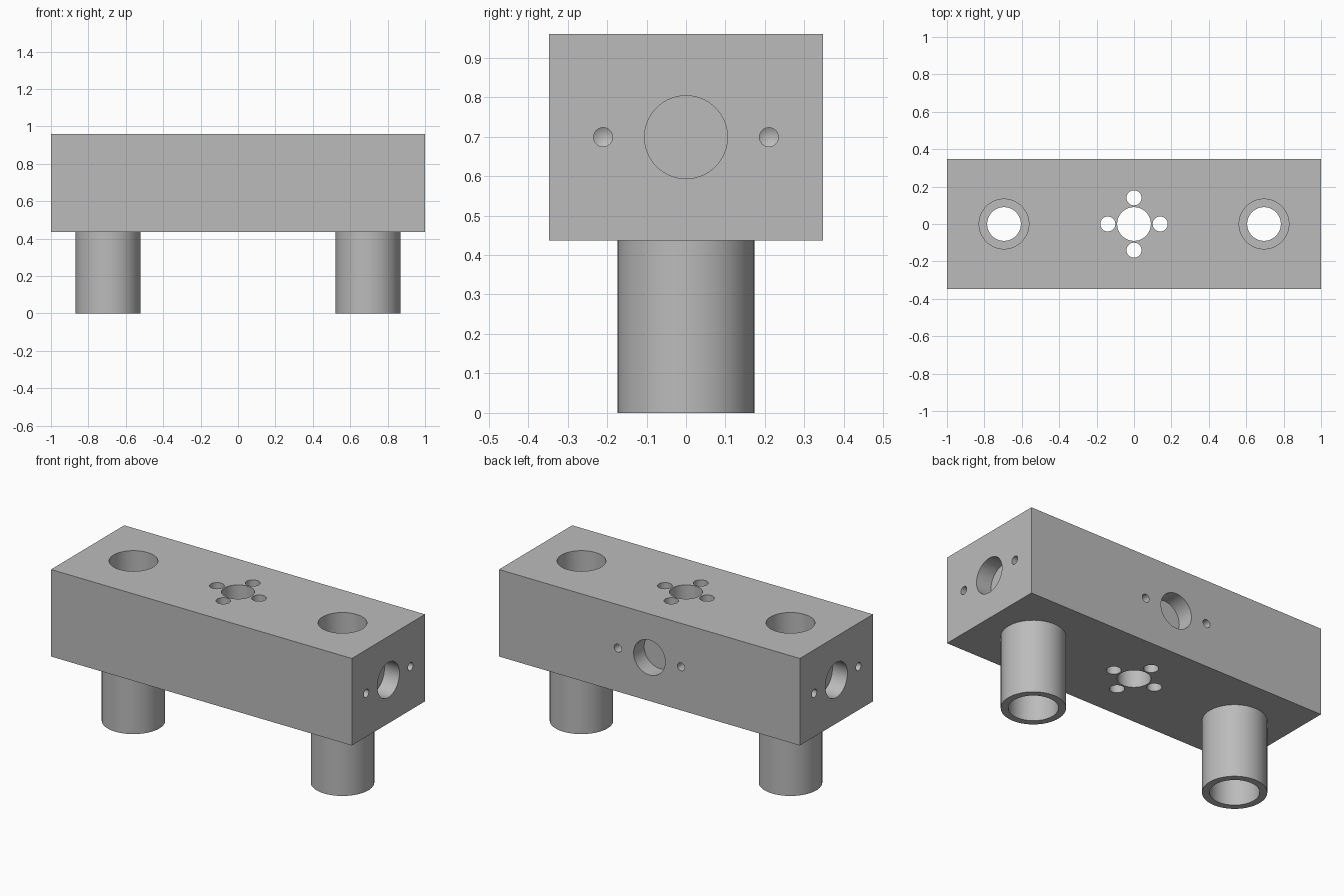
import bpy, bmesh, math
from mathutils import Matrix, Vector

cube = bpy.data.objects.get("Cube")
if cube:
    bpy.data.objects.remove(cube, do_unlink=True)

# Main dimensions
LENGTH, DEPTH, BASE, TOP = 2.0, 0.695, 0.437, 0.96
MID = (BASE + TOP) / 2
LEG_X, LEG_R, BORE_R, PIN_R = 0.695, 0.173, 0.133, 0.09
LIP = 0.03          # how far cutters stick out of the surface

grey = bpy.data.materials.new("machined_grey")
grey.use_nodes = True
colour = (0.5, 0.5, 0.5, 1)
grey.diffuse_color = colour
grey.node_tree.nodes["Principled BSDF"].inputs["Base Color"].default_value = colour


def lathe(bm, profile, origin, axis=(0, 0, 1), closed=False, steps=64):
    """Revolve (radius, distance) points about an axis through origin."""
    turn = Vector((0, 0, 1)).rotation_difference(Vector(axis)).to_matrix().to_4x4()
    place = Matrix.Translation(origin) @ turn
    verts = [bm.verts.new(place @ Vector((r, 0, d))) for r, d in profile]
    pairs = list(zip(verts, verts[1:]))
    if closed:
        pairs.append((verts[-1], verts[0]))
    edges = [bm.edges.new(p) for p in pairs]
    bmesh.ops.spin(bm, geom=verts + edges, cent=origin, axis=axis,
                   angle=math.tau, steps=steps, use_merge=False)
    bmesh.ops.remove_doubles(bm, verts=bm.verts[:], dist=0.0001)


def finish(name, bm):
    bmesh.ops.recalc_face_normals(bm, faces=bm.faces[:])
    mesh = bpy.data.meshes.new(name)
    bm.to_mesh(mesh)
    bm.free()
    mesh.materials.append(grey)
    obj = bpy.data.objects.new(name, mesh)
    bpy.context.collection.objects.link(obj)
    return obj


def select_only(obj):
    bpy.ops.object.select_all(action='DESELECT')
    obj.select_set(True)
    bpy.context.view_layer.objects.active = obj


def smooth(obj):
    select_only(obj)
    bpy.ops.object.shade_smooth_by_angle(angle=math.radians(30))


def blind_hole(bm, centre, inward, radius, depth, tip=0.0):
    """Flat or cone-bottomed hole drilled inward from a face."""
    points = [(0, -LIP), (radius, -LIP), (radius, depth)]
    lathe(bm, points + [(0, depth + tip)], centre, inward)


def through_hole(bm, x, y, radius):
    lathe(bm, [(0, BASE - LIP), (radius, BASE - LIP),
               (radius, TOP + LIP), (0, TOP + LIP)], Vector((x, y, 0)))


# Solid block
bm = bmesh.new()
bmesh.ops.create_cube(bm, size=1, matrix=Matrix.Translation((0, 0, MID))
                      @ Matrix.Diagonal((LENGTH, DEPTH, TOP - BASE, 1)))
block = finish("block", bm)

# All holes as one cutter
bm = bmesh.new()
through_hole(bm, 0, 0, PIN_R)
for i in range(4):
    a = i * math.pi / 2
    through_hole(bm, 0.14 * math.cos(a), 0.14 * math.sin(a), 0.04)

# Stepped bores above the legs, with an inner shoulder
for side in (-1, 1):
    lathe(bm, [(0, BASE - LIP), (BORE_R, BASE - LIP), (BORE_R, 0.64), (PIN_R, 0.64),
               (PIN_R, 0.74), (BORE_R, 0.74), (BORE_R, TOP + LIP), (0, TOP + LIP)],
          Vector((side * LEG_X, 0, 0)))

# Recess and two drilled pilot holes on both ends and the back
faces = [((LENGTH / 2, 0), (-1, 0)), ((-LENGTH / 2, 0), (1, 0)), ((0, DEPTH / 2), (0, -1))]
for (x, y), (nx, ny) in faces:
    inward = (nx, ny, 0)
    blind_hole(bm, Vector((x, y, MID)), inward, 0.105, 0.1)
    for s in (-0.21, 0.21):
        blind_hole(bm, Vector((x - ny * s, y + nx * s, MID)), inward, 0.024, 0.1, 0.014)
cutter = finish("hole_cutter", bm)
cutter.hide_render = True

mod = block.modifiers.new("holes", 'BOOLEAN')
mod.operation = 'DIFFERENCE'
mod.solver = 'EXACT'
mod.object = cutter
select_only(block)
bpy.ops.object.modifier_apply(modifier=mod.name)
bpy.data.objects.remove(cutter, do_unlink=True)
smooth(block)

# Hollow legs
for side, name in ((-1, "right_leg"), (1, "left_leg")):
    bm = bmesh.new()
    lathe(bm, [(LEG_R, 0), (LEG_R, BASE), (BORE_R, BASE), (BORE_R, 0)],
          Vector((side * LEG_X, 0, 0)), closed=True)
    smooth(finish(name, bm))
